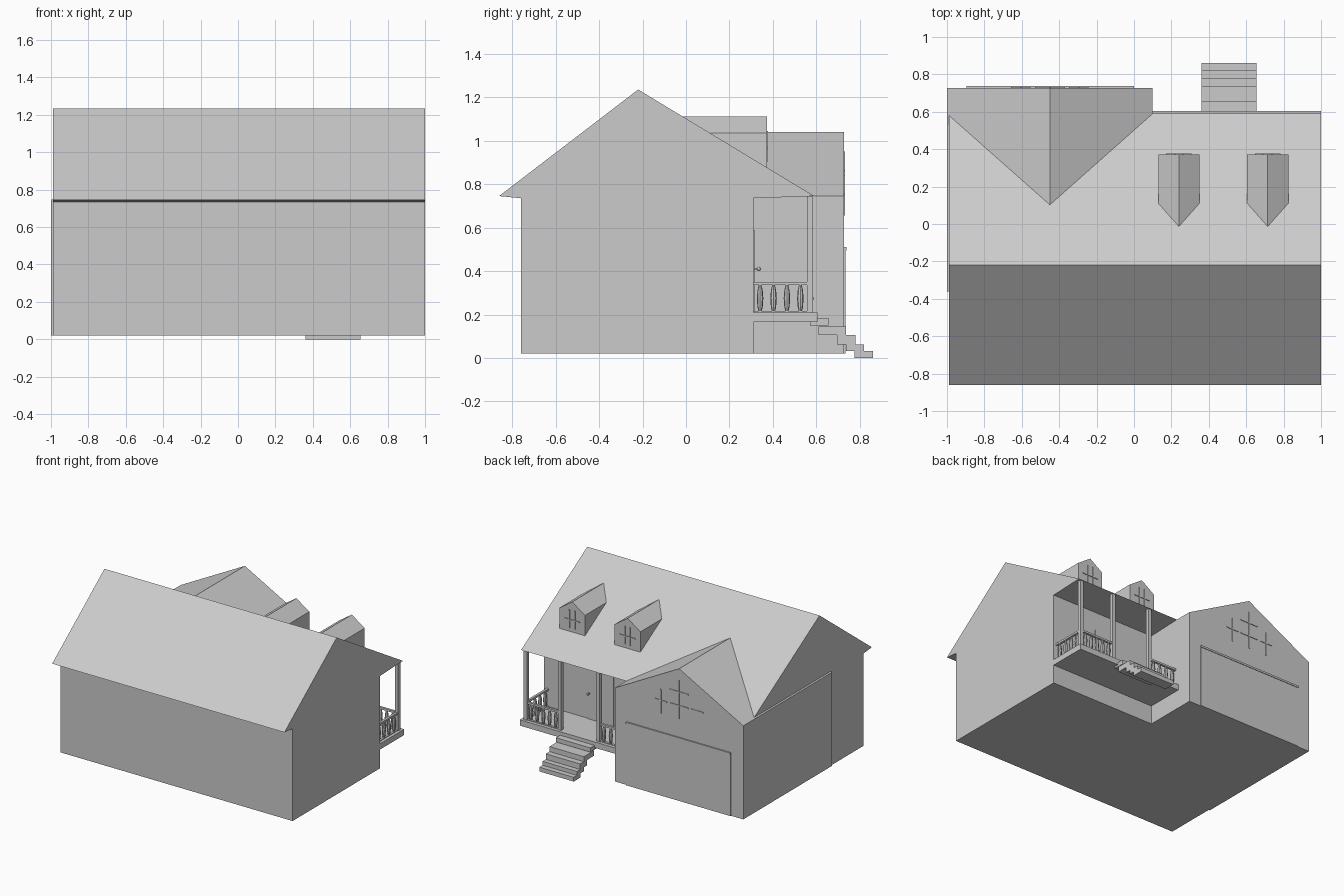
import bpy, bmesh, math
from mathutils import Matrix

if "Cube" in bpy.data.objects:
    bpy.data.objects.remove(bpy.data.objects["Cube"])


def finish(name, bm):
    bmesh.ops.recalc_face_normals(bm, faces=bm.faces)
    me = bpy.data.meshes.new(name)
    bm.to_mesh(me)
    bm.free()
    ob = bpy.data.objects.new(name, me)
    bpy.context.collection.objects.link(ob)
    return ob


def add_prism(bm, pts, axis, a, b):
    """Extrude a profile: (y,z) points along x, or (x,z) points along y."""
    place = (lambda p, t: (t, p[0], p[1])) if axis == 'x' else (lambda p, t: (p[0], t, p[1]))
    face = bm.faces.new([bm.verts.new(place(p, a)) for p in pts])
    ext = bmesh.ops.extrude_face_region(bm, geom=[face])
    vs = [v for v in ext['geom'] if isinstance(v, bmesh.types.BMVert)]
    d = b - a
    bmesh.ops.translate(bm, verts=vs, vec=(d, 0, 0) if axis == 'x' else (0, d, 0))


def add_box(bm, x0, x1, y0, y1, z0, z1):
    add_prism(bm, [(x0, z0), (x1, z0), (x1, z1), (x0, z1)], 'y', y0, y1)


def prism(name, pts, axis, a, b):
    bm = bmesh.new()
    add_prism(bm, pts, axis, a, b)
    return finish(name, bm)


def boxes(name, *dims):
    bm = bmesh.new()
    for d in dims:
        add_box(bm, *d)
    return finish(name, bm)


def frame(name, pts, y, width, depth, bars=()):
    """Outline frame on a wall facing +y, plus straight glazing bars (x0, x1, z0, z1)."""
    bm = bmesh.new()
    face = bm.faces.new([bm.verts.new((p[0], y, p[1])) for p in pts])
    bmesh.ops.inset_region(bm, faces=[face], thickness=width, use_even_offset=True)
    bmesh.ops.delete(bm, geom=[face], context='FACES')
    ext = bmesh.ops.extrude_face_region(bm, geom=bm.faces[:])
    vs = [v for v in ext['geom'] if isinstance(v, bmesh.types.BMVert)]
    bmesh.ops.translate(bm, verts=vs, vec=(0, depth, 0))
    for x0, x1, z0, z1 in bars:
        add_box(bm, x0, x1, y, y + depth * 0.8, z0, z1)
    return finish(name, bm)


# Main house with gable roof and porch overhang
prism("main_house", [(-.76, .02), (.31, .02), (.31, .735), (.59, .745),
                     (-.22, 1.235), (-.86, .745), (-.76, .735)], 'x', -.99, 1.0)

# Garage wing with its own gable
prism("garage_wing", [(-1, .02), (.1, .02), (.1, .745), (-.45, 1.04), (-1, .745)],
      'y', -.36, .727)
boxes("garage_door", (-.895, 0, .72, .734, .02, .50))
boxes("garage_door_header", (-.895, 0, .72, .738, .495, .51))

# Three-part arched window above the garage door
C, Y = -.45, .725
arc = [(C + .085 * math.cos(math.pi * i / 12), .86 + .095 * math.sin(math.pi * i / 12))
       for i in range(13)]
frame("arched_window", [(C - .085, .65), (C + .085, .65)] + arc, Y, .01, .008,
      [(C - .004, C + .004, .655, .95), (C - .08, C + .08, .75, .758),
       (C - .08, C + .08, .856, .864)])
for s, side in ((-1, "right"), (1, "left")):
    curve = [(C + s * (.1 + .11 * math.sin(math.pi / 2 * i / 6)),
              .76 + .1 * math.cos(math.pi / 2 * i / 6)) for i in range(7)]
    mid = C + s * .155
    frame("arched_window_" + side, [(C + s * .21, .65), (C + s * .1, .65)] + curve, Y, .009, .008,
          [(mid - .004, mid + .004, .655, .84), (mid - .052, mid + .052, .75, .758)])

# Dormers with peaked windows
for cx, side in ((.24, "inner"), (.715, "outer")):
    w = .11
    prism("dormer_" + side, [(cx - w, .87), (cx + w, .87), (cx + w, 1.035), (cx, 1.11),
                             (cx - w, 1.035)], 'y', -.03, .372)
    v = .072
    frame("dormer_window_" + side,
          [(cx - v, .90), (cx + v, .90), (cx + v, 1.02), (cx + v * .5, 1.05),
           (cx - v * .5, 1.05), (cx - v, 1.02)], .370, .012, .01,
          [(cx - .027, cx - .019, .905, 1.045), (cx + .019, cx + .027, .905, 1.045),
           (cx - .068, cx + .068, .965, .973)])

# Porch floor and posts
boxes("porch_floor", (.1, 1.0, .305, .605, .165, .21))
for i, x in enumerate((.968, .675, .345)):
    boxes("porch_post_%d" % (i + 1), (x - .014, x + .014, .557, .585, .21, .742))

# Porch steps
boxes("porch_steps",
      (.36, .655, .57, .656, .15, .183), (.36, .655, .61, .735, .105, .145),
      (.36, .655, .695, .78, .063, .106), (.36, .655, .735, .82, .033, .063),
      (.36, .655, .775, .86, 0, .033))


# Railings: top and bottom rail with vase-shaped balusters
def railing(name, p, q, n):
    bm = bmesh.new()
    x0, x1 = sorted((p[0], q[0]))
    y0, y1 = sorted((p[1], q[1]))
    ex, ey = (.009, 0) if x0 == x1 else (0, .009)
    add_box(bm, x0 - ex, x1 + ex, y0 - ey, y1 + ey, .335, .35)
    add_box(bm, x0 - ex, x1 + ex, y0 - ey, y1 + ey, .208, .216)
    rings = [(.21, .006), (.235, .012), (.275, .015), (.31, .012), (.337, .006)]
    for i in range(n):
        t = (i + .5) / n
        x, y = p[0] + (q[0] - p[0]) * t, p[1] + (q[1] - p[1]) * t
        for (za, ra), (zb, rb) in zip(rings, rings[1:]):
            bmesh.ops.create_cone(bm, cap_ends=False, segments=8, radius1=ra, radius2=rb,
                                  depth=zb - za, matrix=Matrix.Translation((x, y, (za + zb) / 2)))
    bmesh.ops.remove_doubles(bm, verts=bm.verts, dist=.0001)
    return finish(name, bm)


railing("side_railing", (.968, .31), (.968, .557), 4)
railing("front_railing_outer", (.689, .571), (.954, .571), 5)
railing("front_railing_inner", (.1, .571), (.331, .571), 4)

# Front door with casing, panels and knob
boxes("front_door", (.40, .62, .305, .316, .21, .59))
frame("door_casing", [(.385, .21), (.635, .21), (.635, .60), (.385, .60)], .308, .016, .017)
for i, (z0, z1) in enumerate(((.25, .37), (.43, .56))):
    for x0 in (.425, .525):
        frame("door_panel", [(x0, z0), (x0 + .07, z0), (x0 + .07, z1), (x0, z1)],
              .315, .008, .006)
bm = bmesh.new()
bmesh.ops.create_uvsphere(bm, u_segments=12, v_segments=8, radius=.01,
                          matrix=Matrix.Translation((.607, .335, .41)))
add_box(bm, .603, .611, .312, .33, .406, .414)
finish("door_knob", bm)
